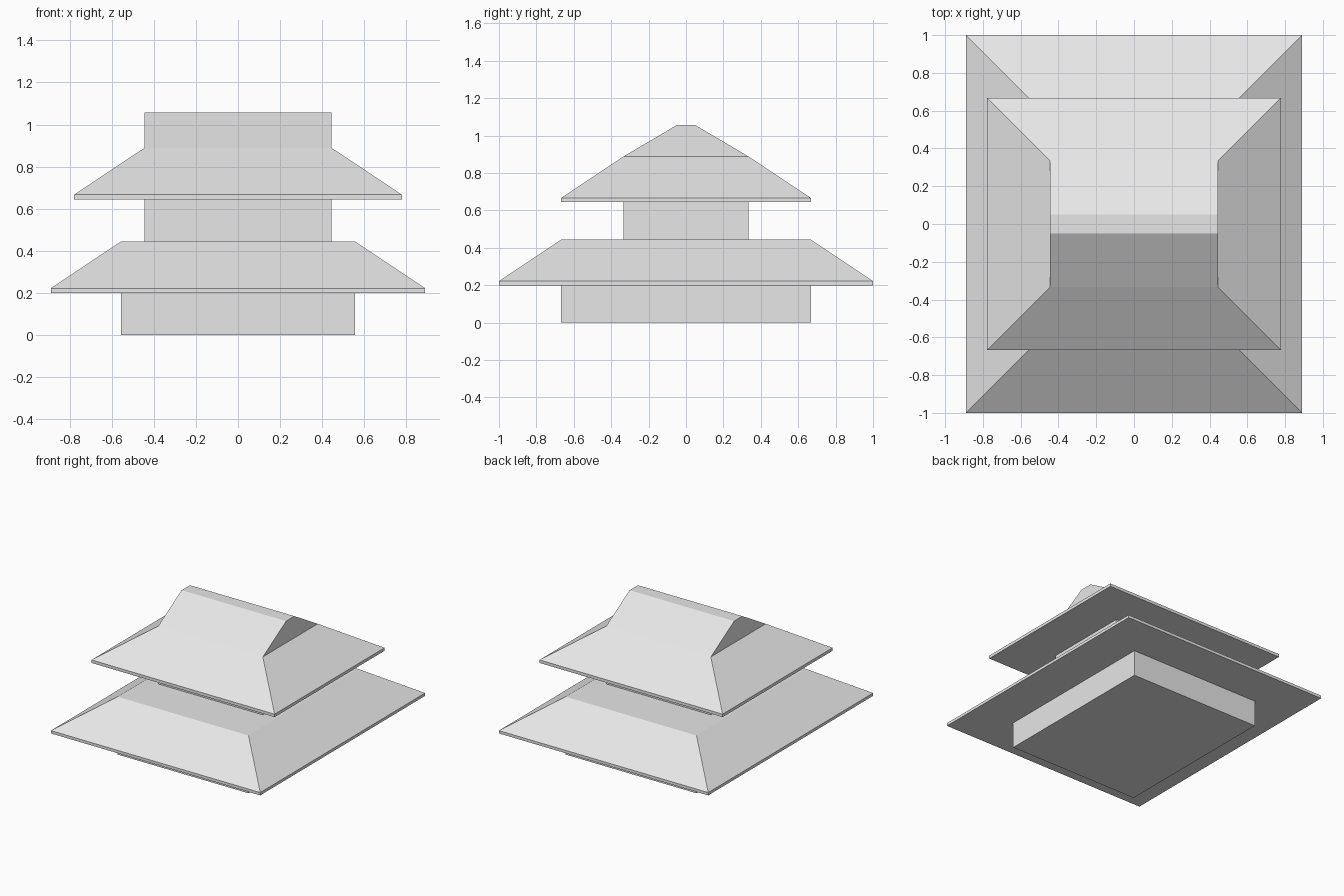
import bpy
import bmesh

default = bpy.data.objects.get("Cube")
if default:
    bpy.data.objects.remove(default, do_unlink=True)

GREY = (0.8, 0.8, 0.8, 1.0)
grey = bpy.data.materials.new("plain_grey")
grey.use_nodes = True
grey.diffuse_color = GREY
grey.node_tree.nodes["Principled BSDF"].inputs["Base Color"].default_value = GREY


def stack(name, levels):
    """Closed solid through rectangles given as (half width, half depth, height)."""
    bm = bmesh.new()
    rings = [[bm.verts.new((sx * w, sy * d, z))
              for sx, sy in ((-1, -1), (1, -1), (1, 1), (-1, 1))]
             for w, d, z in levels]
    bm.faces.new(rings[0][::-1])
    bm.faces.new(rings[-1])
    for low, high in zip(rings, rings[1:]):
        for i in range(4):
            j = (i + 1) % 4
            bm.faces.new((low[i], low[j], high[j], high[i]))
    mesh = bpy.data.meshes.new(name)
    bm.to_mesh(mesh)
    bm.free()
    mesh.materials.append(grey)
    obj = bpy.data.objects.new(name, mesh)
    bpy.context.collection.objects.link(obj)
    return obj


# Lower storey: walls and wide hipped roof with a thin eave
stack("lower_walls", [(0.556, 0.667, 0), (0.556, 0.667, 0.2)])
stack("lower_roof", [(0.889, 1, 0.2), (0.889, 1, 0.222), (0.556, 0.667, 0.444)])

# Upper storey: walls and hipped roof rising to a gabled, flat-topped ridge
stack("upper_walls", [(0.444, 0.333, 0.444), (0.444, 0.333, 0.644)])
stack("upper_roof", [(0.778, 0.667, 0.644), (0.778, 0.667, 0.667),
                     (0.444, 0.333, 0.889), (0.444, 0.05, 1.056)])
